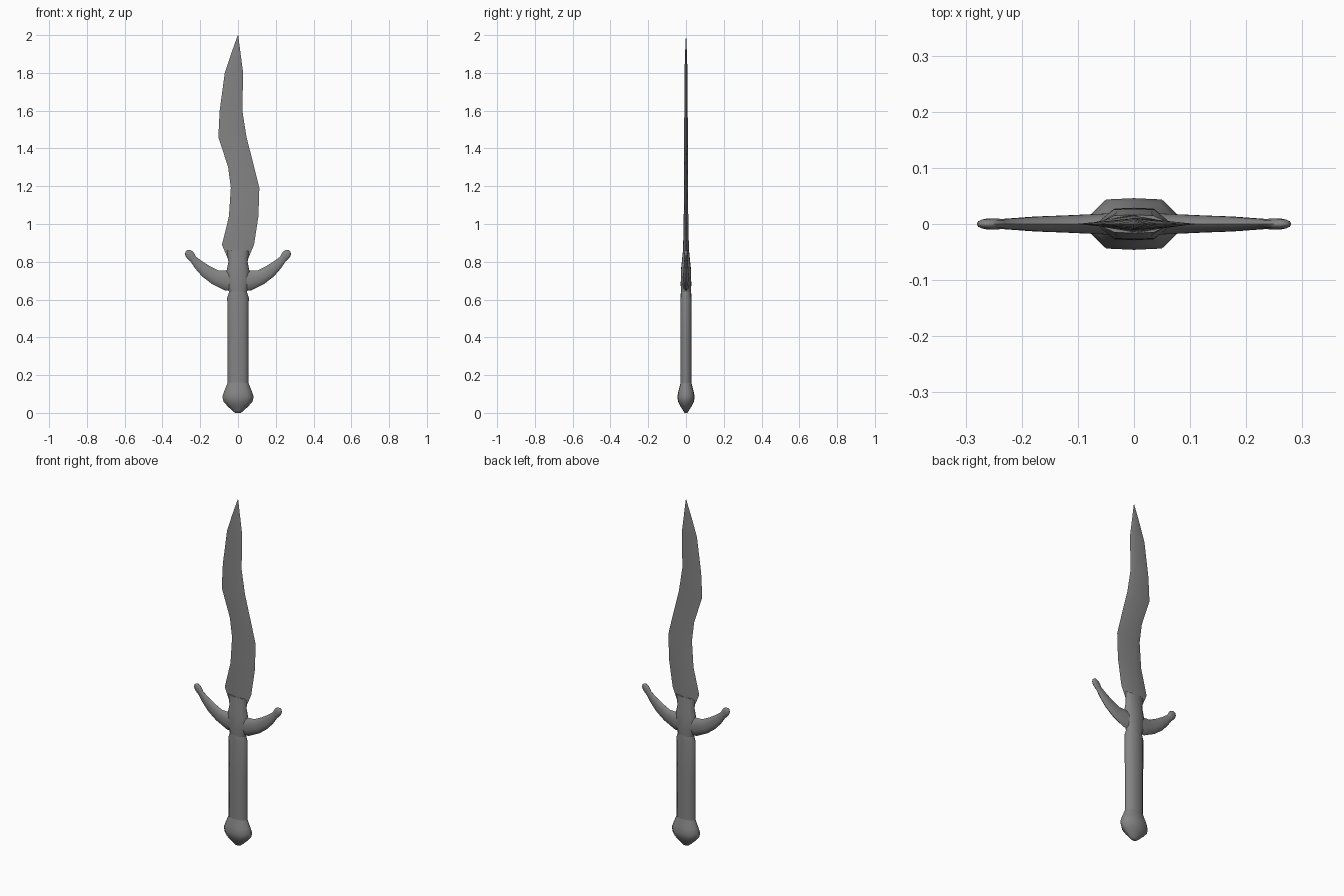
import bpy, bmesh, math
from mathutils import Vector

if "Cube" in bpy.data.objects:
    bpy.data.objects.remove(bpy.data.objects["Cube"])

GREY = (0.23, 0.23, 0.23, 1)
steel = bpy.data.materials.new("steel_grey")
steel.use_nodes = True
steel.diffuse_color = GREY
steel.node_tree.nodes["Principled BSDF"].inputs["Base Color"].default_value = GREY


def loft(name, rings, angle=60):
    """Skin a list of equal-sized point rings and cap both ends."""
    bm = bmesh.new()
    loops = [[bm.verts.new(p) for p in ring] for ring in rings]
    n = len(loops[0])
    for a, b in zip(loops, loops[1:]):
        for i in range(n):
            j = (i + 1) % n
            bm.faces.new((a[i], a[j], b[j], b[i]))
    bm.faces.new(loops[0][::-1])
    bm.faces.new(loops[-1])
    bmesh.ops.remove_doubles(bm, verts=bm.verts, dist=0.0001)
    bmesh.ops.recalc_face_normals(bm, faces=bm.faces)
    mesh = bpy.data.meshes.new(name)
    bm.to_mesh(mesh)
    bm.free()
    mesh.materials.append(steel)
    obj = bpy.data.objects.new(name, mesh)
    bpy.context.collection.objects.link(obj)
    bpy.ops.object.select_all(action='DESELECT')
    obj.select_set(True)
    bpy.context.view_layer.objects.active = obj
    bpy.ops.object.shade_smooth_by_angle(angle=math.radians(angle))
    return obj


# Flattened handle section with broad front and back faces
SECTION = [(1, -.25), (1, .25), (.6, .95), (0, 1), (-.6, .95),
           (-1, .25), (-1, -.25), (-.6, -.95), (0, -1), (.6, -.95)]


def column(name, levels):
    loft(name, [[(x * w, y * d, z) for x, y in SECTION] for z, w, d in levels])


# Handle parts: height, half width, half depth
column("pommel", [(0, .015, .008), (.012, .03, .015), (.035, .055, .03), (.06, .077, .042),
                  (.085, .083, .046), (.115, .073, .04), (.16, .055, .029)])
column("grip", [(.15, .056, .029), (.4, .056, .029), (.61, .057, .029), (.645, .046, .027)])
column("guard_hub", [(.635, .046, .027), (.68, .06, .028), (.755, .06, .027),
                     (.80, .051, .022), (.86, .058, .016)])

# Wavy blade: height, left edge, right edge, half thickness at the ridge
blade = [(.79, -.051, .051, .020), (.81, -.051, .051, .019), (.89, -.085, .085, .015),
         (1.04, -.048, .108, .012), (1.19, -.038, .113, .011), (1.30, -.052, .086, .010),
         (1.46, -.104, .045, .010), (1.60, -.097, .023, .009), (1.80, -.07, .027, .008),
         (1.90, -.037, .014, .005), (2.0, -.001, .001, .0005)]
loft("blade", [[(a, 0, z), (0, -t, z), (b, 0, z), (0, t, z)] for z, a, b, t in blade], 50)

# Curved guard arms: x, z, half height, half depth, ending in a small knob
arm = [(.0, .70, .055, .022), (.06, .70, .053, .019), (.12, .718, .040, .016),
       (.17, .75, .034, .014), (.21, .785, .026, .011), (.238, .815, .019, .009),
       (.246, .825, .022, .010), (.258, .841, .023, .010), (.268, .852, .017, .008),
       (.274, .858, .006, .003)]
for side, sign in (("left", 1), ("right", -1)):
    rings = []
    for i, (x, z, h, d) in enumerate(arm):
        a, b = arm[max(i - 1, 0)], arm[min(i + 1, len(arm) - 1)]
        along = Vector((b[0] - a[0], 0, b[1] - a[1])).normalized()
        up = Vector((-along.z, 0, along.x))
        ring = []
        for k in range(10):
            t = math.tau * k / 10
            p = Vector((x, 0, z)) + up * h * math.cos(t) + Vector((0, d * math.sin(t), 0))
            ring.append((p.x * sign, p.y, p.z))
        rings.append(ring)
    loft("guard_arm_" + side, rings)
